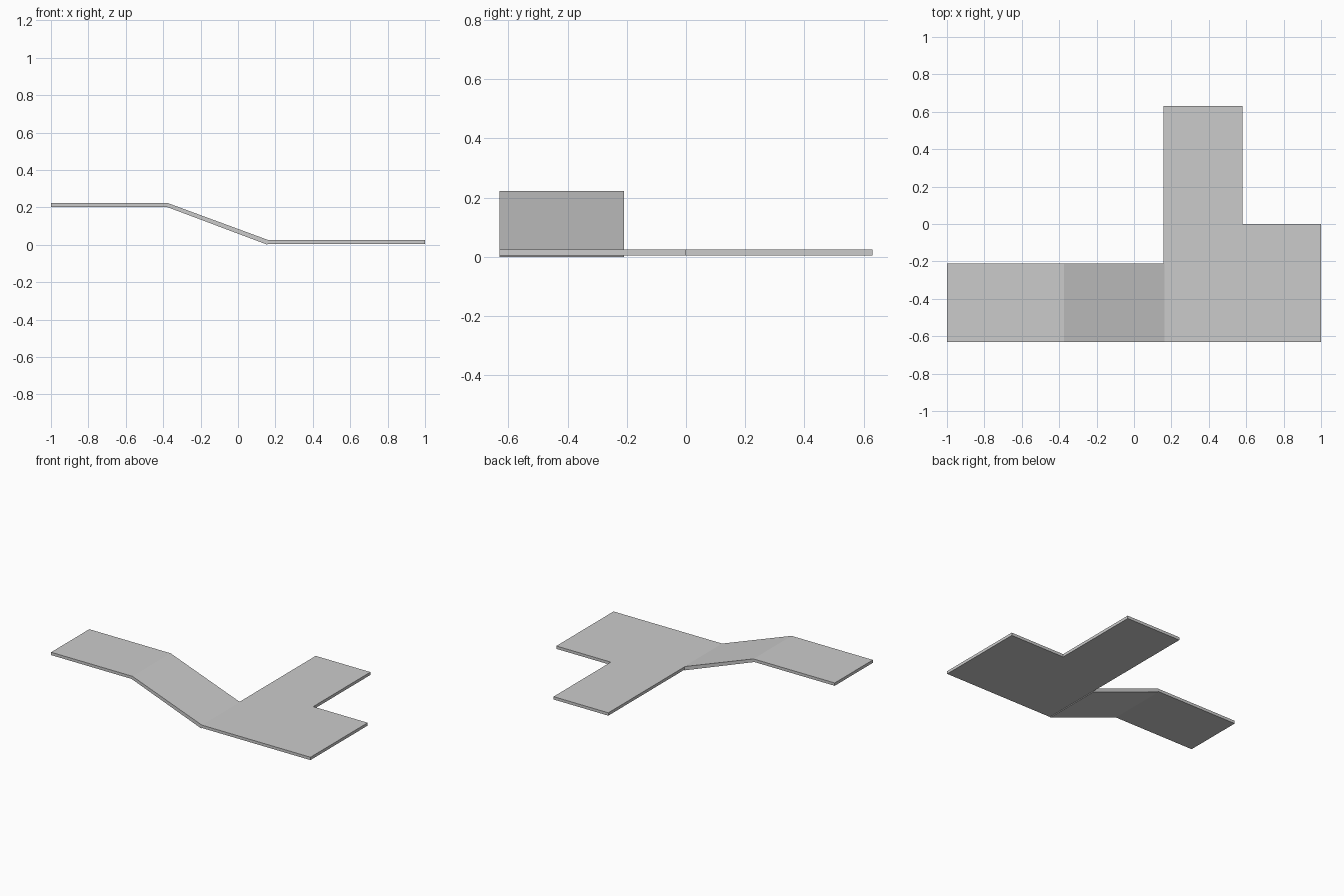
import bpy
import bmesh

cube = bpy.data.objects.get("Cube")
if cube:
    bpy.data.objects.remove(cube, do_unlink=True)

grey = bpy.data.materials.new("plain grey")
grey.use_nodes = True
colour = (0.6, 0.6, 0.6, 1)
grey.diffuse_color = colour
grey.node_tree.nodes["Principled BSDF"].inputs["Base Color"].default_value = colour


def extrude_outline(name, outline, offset):
    """Extrude a flat outline of 3D points along an offset into a solid."""
    bm = bmesh.new()
    face = bm.faces.new([bm.verts.new(p) for p in outline])
    result = bmesh.ops.extrude_face_region(bm, geom=[face], use_keep_orig=True)
    top = [v for v in result["geom"] if isinstance(v, bmesh.types.BMVert)]
    bmesh.ops.translate(bm, verts=top, vec=offset)
    bmesh.ops.recalc_face_normals(bm, faces=bm.faces)
    mesh = bpy.data.meshes.new(name)
    bm.to_mesh(mesh)
    bm.free()
    mesh.materials.append(grey)
    obj = bpy.data.objects.new(name, mesh)
    bpy.context.collection.objects.link(obj)
    return obj


front, back = -0.63, -0.21
width = (0, back - front, 0)

# Raised walkway and the sloping ramp, as side profiles
walkway = [(-1, 0.202), (-0.373, 0.202), (-0.373, 0.222), (-1, 0.222)]
ramp = [(-0.38, 0.202), (0.158, 0), (0.165, 0.024), (-0.373, 0.222)]
for name, profile in (("upper_walkway", walkway), ("ramp", ramp)):
    extrude_outline(name, [(x, front, z) for x, z in profile], width)

# Stepped lower floor, as a plan outline
plan = [(0.158, front), (1, front), (1, 0), (0.58, 0), (0.58, 0.63), (0.158, 0.63)]
extrude_outline("lower_floor", [(x, y, 0.005) for x, y in plan], (0, 0, 0.02))
